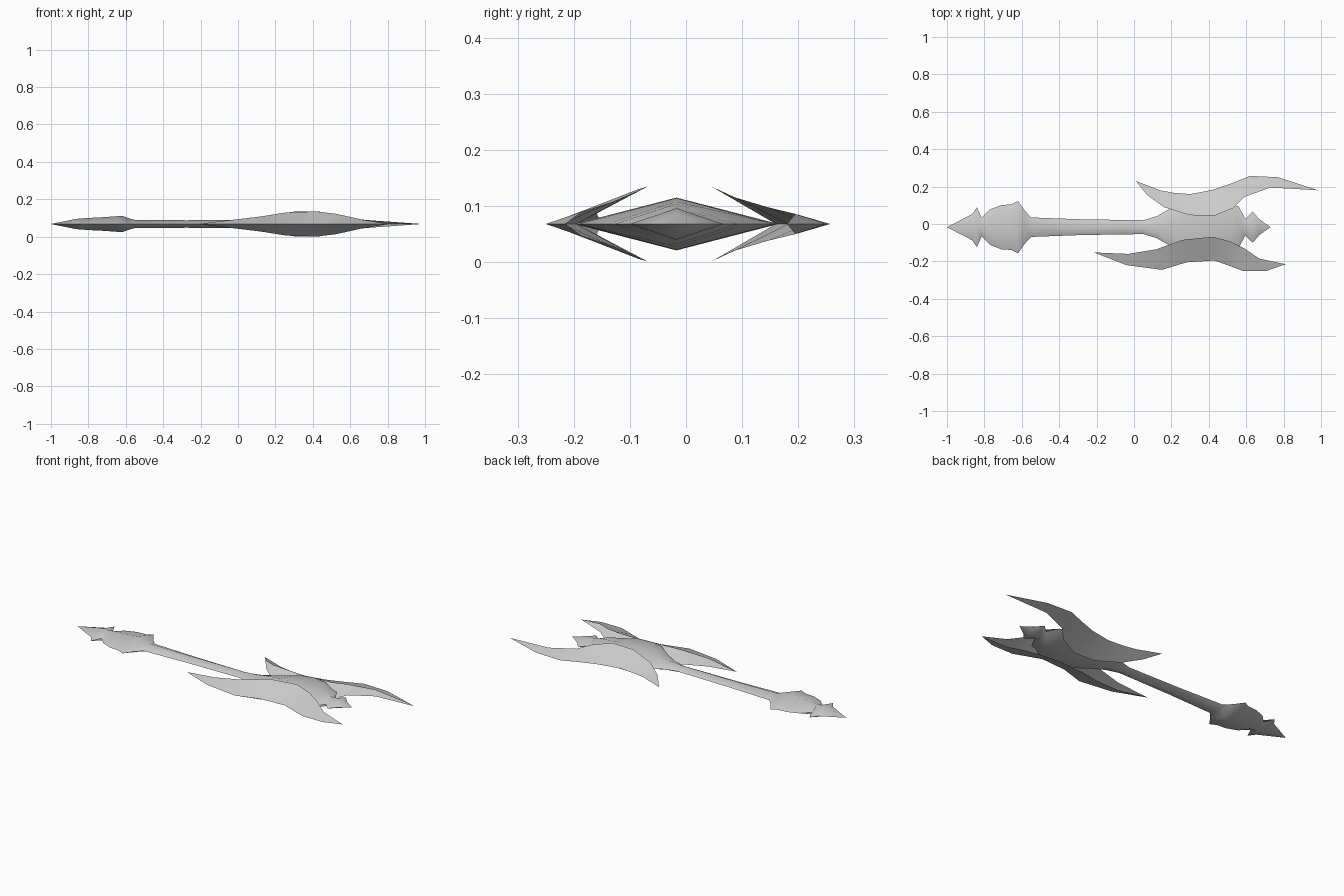
import bpy, bmesh, math

CY, CZ = -0.017, 0.068   # long axis of the weapon

steel = bpy.data.materials.new("grey steel")
steel.diffuse_color = (0.6, 0.6, 0.6, 1)


def finish(name, bm, angle):
    bmesh.ops.remove_doubles(bm, verts=bm.verts, dist=1e-4)
    bmesh.ops.recalc_face_normals(bm, faces=bm.faces)
    mesh = bpy.data.meshes.new(name)
    bm.to_mesh(mesh)
    bm.free()
    mesh.materials.append(steel)
    ob = bpy.data.objects.new(name, mesh)
    bpy.context.collection.objects.link(ob)
    bpy.ops.object.select_all(action='DESELECT')
    ob.select_set(True)
    bpy.context.view_layer.objects.active = ob
    bpy.ops.object.shade_smooth_by_angle(angle=math.radians(angle))
    return ob


def diamond_loft(name, stations):
    """Loft diamond sections given as (x, half width, half height)."""
    bm = bmesh.new()
    rings = []
    for x, w, h in stations:
        rings.append([bm.verts.new((x, CY + a * w, CZ + b * h))
                      for a, b in ((1, 0), (0, 1), (-1, 0), (0, -1))])
    for r, s in zip(rings, rings[1:]):
        for i in range(4):
            j = (i + 1) % 4
            bm.faces.new((r[i], r[j], s[j], s[i]))
    return finish(name, bm, 65)


def wing(name, sections):
    """Folded blade: (outer x, outer y, inner x, inner y, inner rise)."""
    bm = bmesh.new()
    for side in (1, -1):
        outer = [bm.verts.new((s[0], s[1], CZ)) for s in sections]
        inner = [bm.verts.new((s[2], s[3], CZ + side * s[4])) for s in sections]
        for i in range(len(sections) - 1):
            bm.faces.new((outer[i], outer[i + 1], inner[i + 1], inner[i]))
    bmesh.ops.dissolve_degenerate(bm, dist=1e-5, edges=bm.edges)
    return finish(name, bm, 45)


# Pommel spike, pommel bulb and grip
diamond_loft("pommel_and_grip", [
    (-1.0, 0, 0), (-0.865, 0.07, 0.027), (-0.84, 0.107, 0.03),
    (-0.815, 0.05, 0.031), (-0.77, 0.095, 0.034), (-0.71, 0.118, 0.037),
    (-0.655, 0.122, 0.041), (-0.62, 0.14, 0.044), (-0.585, 0.09, 0.031),
    (-0.55, 0.052, 0.022), (-0.28, 0.042, 0.02), (0.05, 0.037, 0.021)])

# Head that carries the two wings, with a barbed end spike
diamond_loft("head", [
    (0.05, 0.037, 0.021), (0.12, 0.058, 0.026), (0.19, 0.098, 0.036),
    (0.28, 0.165, 0.045), (0.36, 0.182, 0.047), (0.44, 0.175, 0.046),
    (0.52, 0.125, 0.04), (0.56, 0.11, 0.036), (0.595, 0.045, 0.028),
    (0.635, 0.083, 0.028), (0.67, 0.042, 0.018), (0.73, 0, 0)])

wing("back_wing", [
    (0.01, 0.23, 0.01, 0.23, 0.0), (0.14, 0.18, 0.07, 0.155, 0.022),
    (0.21, 0.167, 0.16, 0.09, 0.046), (0.30, 0.16, 0.30, 0.047, 0.066),
    (0.42, 0.182, 0.43, 0.045, 0.067), (0.52, 0.217, 0.53, 0.085, 0.048),
    (0.62, 0.257, 0.59, 0.145, 0.030), (0.77, 0.25, 0.73, 0.195, 0.018),
    (0.985, 0.18, 0.985, 0.18, 0.0)])

wing("front_wing", [
    (-0.215, -0.152, -0.215, -0.152, 0.0), (-0.04, -0.22, -0.03, -0.16, 0.022),
    (0.15, -0.245, 0.12, -0.135, 0.040), (0.28, -0.205, 0.26, -0.085, 0.062),
    (0.43, -0.195, 0.42, -0.068, 0.067), (0.50, -0.22, 0.52, -0.095, 0.055),
    (0.58, -0.25, 0.59, -0.13, 0.040), (0.71, -0.25, 0.67, -0.185, 0.022),
    (0.81, -0.215, 0.81, -0.215, 0.0)])
